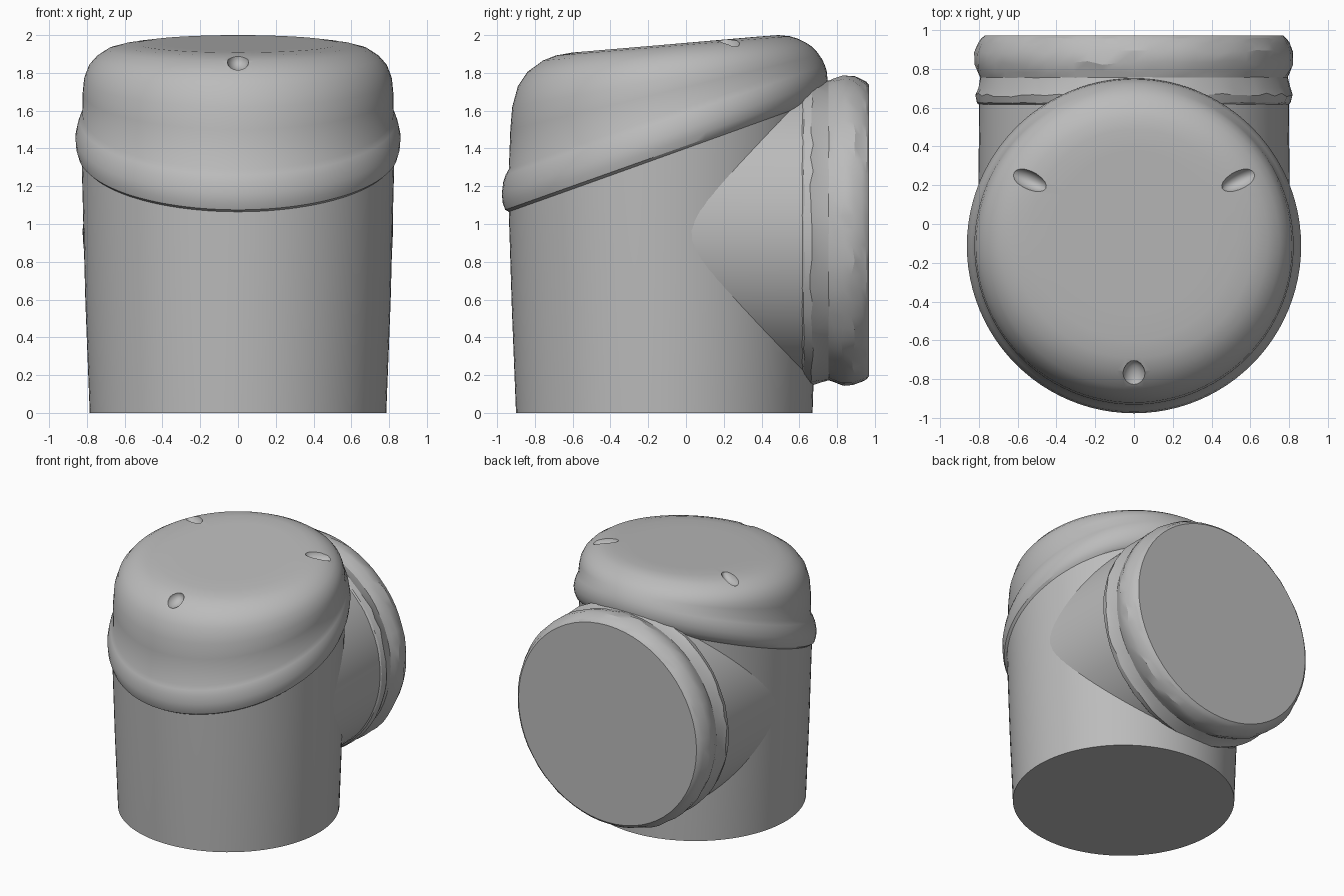
import bpy, bmesh, math, random
from mathutils import Euler

random.seed(4)
cube = bpy.data.objects.get("Cube")
if cube:
    bpy.data.objects.remove(cube)

grey = bpy.data.materials.new("plain_grey")
grey.use_nodes = True
grey.diffuse_color = (0.5, 0.5, 0.5, 1)
grey.node_tree.nodes["Principled BSDF"].inputs["Base Color"].default_value = (0.5, 0.5, 0.5, 1)


def loft(name, rings):
    """Skin a stack of equal-length vertex rings and close both ends."""
    bm = bmesh.new()
    loops = [[bm.verts.new(p) for p in ring] for ring in rings]
    n = len(loops[0])
    for a, b in zip(loops, loops[1:]):
        for i in range(n):
            j = (i + 1) % n
            bm.faces.new((a[i], a[j], b[j], b[i]))
    bm.faces.new(loops[0])
    bm.faces.new(loops[-1])
    bmesh.ops.recalc_face_normals(bm, faces=bm.faces)
    mesh = bpy.data.meshes.new(name)
    bm.to_mesh(mesh)
    bm.free()
    mesh.materials.append(grey)
    obj = bpy.data.objects.new(name, mesh)
    bpy.context.collection.objects.link(obj)
    return obj


def activate(obj):
    bpy.ops.object.select_all(action='DESELECT')
    obj.select_set(True)
    bpy.context.view_layer.objects.active = obj


def smooth(obj, degrees):
    activate(obj)
    bpy.ops.object.shade_smooth_by_angle(angle=math.radians(degrees))


def tilted_ring(yf, zf, yb, zb, rx, n=96):
    """Ellipse through a front point and a back point, rx wide."""
    ring = []
    for i in range(n):
        a = math.tau * i / n
        t = (1 - math.cos(a)) / 2
        ring.append((rx * math.sin(a), yf + (yb - yf) * t, zf + (zb - zf) * t))
    return ring


# Upright body, tapering to the foot and cut at a slant under the cap
body = loft("upright_body", [tilted_ring(*r) for r in [
    (-0.90, 0, 0.67, 0, 0.785),
    (-0.922, 0.55, 0.69, 0.62, 0.808),
    (-0.94, 1.12, 0.705, 1.72, 0.83),
]])
smooth(body, 30)

# Slanted cap with a rounded rim and a gently sloping crown
cap = loft("slanted_cap", [tilted_ring(*r) for r in [
    (-0.93, 1.06, 0.69, 1.64, 0.82),
    (-0.957, 1.075, 0.72, 1.67, 0.846),
    (-0.97, 1.11, 0.74, 1.71, 0.857),
    (-0.975, 1.16, 0.75, 1.76, 0.861),
    (-0.968, 1.22, 0.745, 1.81, 0.85),
    (-0.955, 1.26, 0.735, 1.84, 0.838),
    (-0.938, 1.29, 0.722, 1.87, 0.824),
    (-0.93, 1.5, 0.705, 1.895, 0.822),
    (-0.92, 1.62, 0.69, 1.915, 0.815),
    (-0.89, 1.73, 0.665, 1.94, 0.79),
    (-0.84, 1.805, 0.635, 1.96, 0.75),
    (-0.76, 1.865, 0.59, 1.982, 0.69),
    (-0.69, 1.892, 0.55, 1.994, 0.62),
    (-0.60, 1.908, 0.49, 2.0, 0.53),
    (-0.45, 1.92, 0.38, 1.992, 0.40),
]])

# Three small dimples pressed into the cap shoulder
for x, y, z, size, turn in [(0, -0.79, 1.87, (0.06, 0.09, 0.06), 0),
                            (0.55, 0.23, 1.99, (0.11, 0.05, 0.07), 0.45),
                            (-0.55, 0.23, 1.99, (0.11, 0.05, 0.07), -0.45)]:
    bpy.ops.mesh.primitive_uv_sphere_add(segments=20, ring_count=12, radius=1, location=(x, y, z))
    cutter = bpy.context.object
    cutter.name = "dimple_cutter"
    cutter.scale = size
    cutter.rotation_euler = Euler((0, 0, turn))
    cutter.data.materials.append(grey)
    cutter.hide_render = True
    cut = cap.modifiers.new("dimple", 'BOOLEAN')
    cut.operation = 'DIFFERENCE'
    cut.solver = 'EXACT'
    cut.object = cutter
    activate(cap)
    bpy.ops.object.modifier_apply(modifier=cut.name)
    bpy.data.objects.remove(cutter)
smooth(cap, 30)


def pipe_ring(y, r, wobble=0.0, n=64):
    """Upright circle facing the back, optionally crumpled."""
    ring = []
    for i in range(n):
        a = math.tau * i / n
        rr = r + random.uniform(-wobble, wobble) * 0.4
        ring.append((rr * math.sin(a), y + random.uniform(-wobble, wobble), 0.965 + rr * math.cos(a)))
    return ring


# Side pipe running back out of the body
pipe = loft("back_pipe", [pipe_ring(y, r, n=96) for y, r in [(-0.1, 0.805), (0.64, 0.797)]])
smooth(pipe, 30)

# Crumpled two-bead collar and flat end plate
collar = loft("pipe_collar", [pipe_ring(*r) for r in [
    (0.61, 0.79, 0), (0.625, 0.808, 0.004), (0.665, 0.82, 0.01), (0.70, 0.805, 0.008),
    (0.755, 0.793, 0.002), (0.785, 0.805, 0.008), (0.83, 0.82, 0.012),
    (0.885, 0.82, 0.012), (0.93, 0.80, 0.006), (0.955, 0.788, 0.003), (0.97, 0.77, 0),
]])
smooth(collar, 25)
